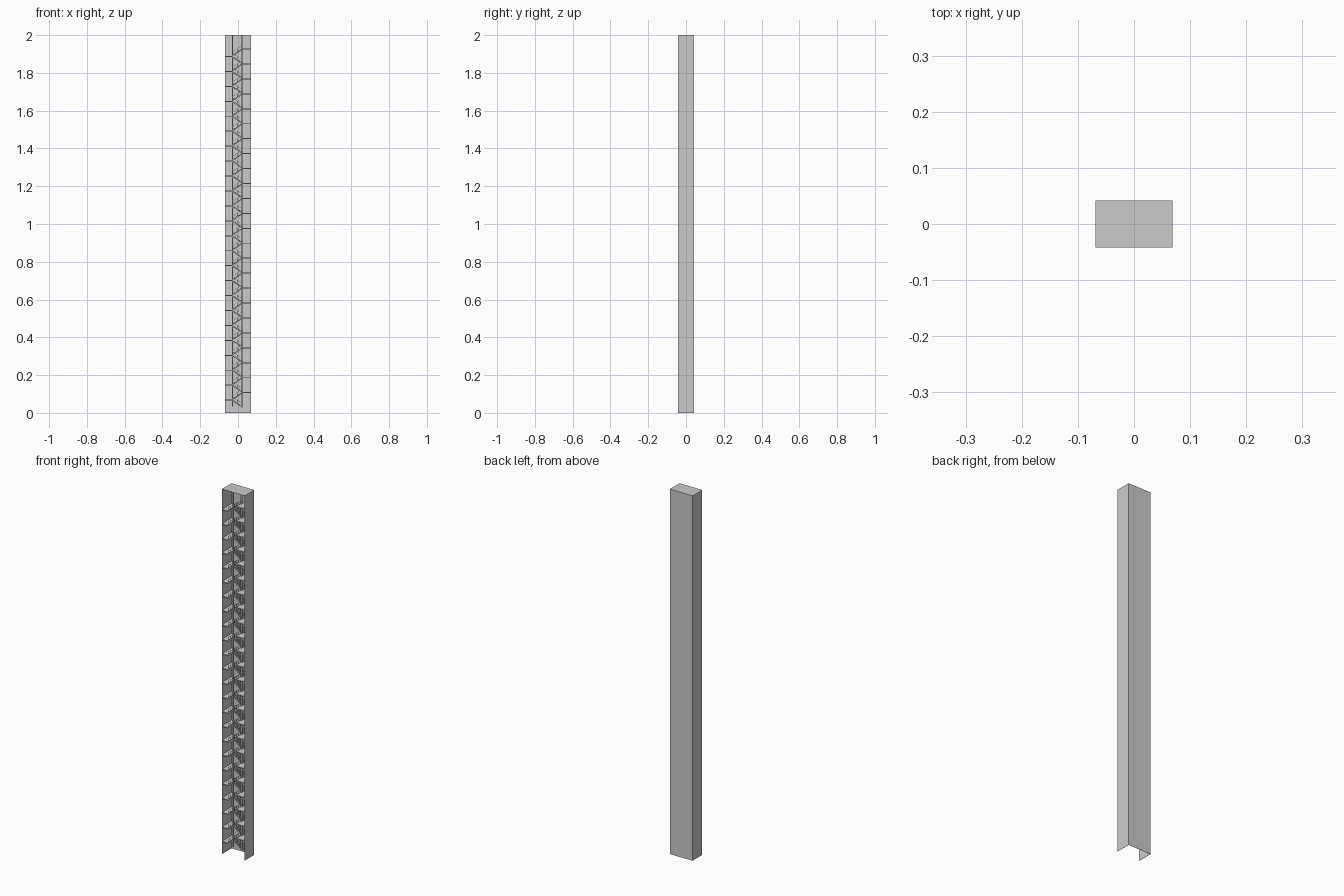
import bpy, bmesh

cube = bpy.data.objects.get("Cube")
if cube:
    bpy.data.objects.remove(cube, do_unlink=True)

grey = bpy.data.materials.new("concrete_grey")
grey.use_nodes = True
grey.diffuse_color = (0.6, 0.6, 0.6, 1)
grey.node_tree.nodes["Principled BSDF"].inputs["Base Color"].default_value = (0.6, 0.6, 0.6, 1)

LEFT, RIGHT = -0.069, 0.069     # outer shaft sides
FRONT, BACK = -0.042, 0.042
FLIGHT_L, FLIGHT_R = -0.033, 0.025
STOREY, RISE, STEPS, STOREYS = 0.0791, 0.0395, 8, 24


def prism(bm, profile, y0, y1):
    """Extrude an x-z outline from y0 to y1."""
    a = [bm.verts.new((x, y0, z)) for x, z in profile]
    b = [bm.verts.new((x, y1, z)) for x, z in profile]
    bm.faces.new(a)
    bm.faces.new(b[::-1])
    for i in range(len(a)):
        j = (i + 1) % len(a)
        bm.faces.new((a[i], b[i], b[j], a[j]))


def box(bm, x0, x1, y0, y1, z0, z1):
    prism(bm, [(x0, z0), (x1, z0), (x1, z1), (x0, z1)], y0, y1)


def finish(bm, name):
    bmesh.ops.recalc_face_normals(bm, faces=bm.faces)
    mesh = bpy.data.meshes.new(name)
    bm.to_mesh(mesh)
    bm.free()
    mesh.materials.append(grey)
    obj = bpy.data.objects.new(name, mesh)
    bpy.context.collection.objects.link(obj)


def flight(bm, xa, xb, z, y0, y1):
    """Stepped flight climbing from xa to xb."""
    run, rise = (xb - xa) / STEPS, RISE / STEPS
    outline = [(xa, z - 0.005)]
    for i in range(STEPS):
        outline += [(xa + run * i, z + rise * (i + 1)),
                    (xa + run * (i + 1), z + rise * (i + 1))]
    outline.append((xb, z + RISE - 0.005))
    prism(bm, outline, y0, y1)


def railing(bm, xa, xb, z, y):
    """Sloped handrail with balusters."""
    h, t = 0.018, 0.0015
    prism(bm, [(xa, z + h), (xb, z + RISE + h),
               (xb, z + RISE + h + t), (xa, z + h + t)], y, y + t)
    for i in range(5):
        f = (i + 0.5) / 5
        x = xa + (xb - xa) * f
        base = z + RISE * f
        box(bm, x - t / 2, x + t / 2, y, y + t, base, base + h)


# Shaft: three thin walls and a roof, open at the front and bottom
T = 0.001
for name, dims in {
    "right_wall": (LEFT, LEFT + T, FRONT, BACK, 0, 2),
    "left_wall": (RIGHT - T, RIGHT, FRONT, BACK, 0, 2),
    "back_wall": (LEFT, RIGHT, BACK - T, BACK, 0, 2),
    "roof": (LEFT, RIGHT, FRONT, BACK, 2 - T, 2),
}.items():
    bm = bmesh.new()
    box(bm, *dims)
    finish(bm, name)

# Two central columns
bm = bmesh.new()
for x in (FLIGHT_L, FLIGHT_R - 0.007):
    box(bm, x, x + 0.007, -0.002, 0.002, 0.035, 2 - T)
finish(bm, "central_columns")

# Landings, flights and railings, repeated on every storey
landings, flights, rails = bmesh.new(), bmesh.new(), bmesh.new()
for i in range(STOREYS):
    low = 0.07 + STOREY * i
    high = low + RISE
    box(landings, LEFT + T, FLIGHT_L, FRONT + 0.001, BACK - T, low - 0.005, low)
    box(landings, FLIGHT_R, RIGHT - T, FRONT + 0.001, BACK - T, high - 0.005, high)
    flight(flights, FLIGHT_R, FLIGHT_L, low - RISE, 0.004, BACK - T)
    flight(flights, FLIGHT_L, FLIGHT_R, low, FRONT + 0.001, -0.004)
    railing(rails, FLIGHT_R, FLIGHT_L, low - RISE, 0.004)
    railing(rails, FLIGHT_L, FLIGHT_R, low, FRONT + 0.001)
    railing(rails, FLIGHT_L, FLIGHT_R, low, -0.0055)
finish(landings, "landings")
finish(flights, "stair_flights")
finish(rails, "stair_railings")
